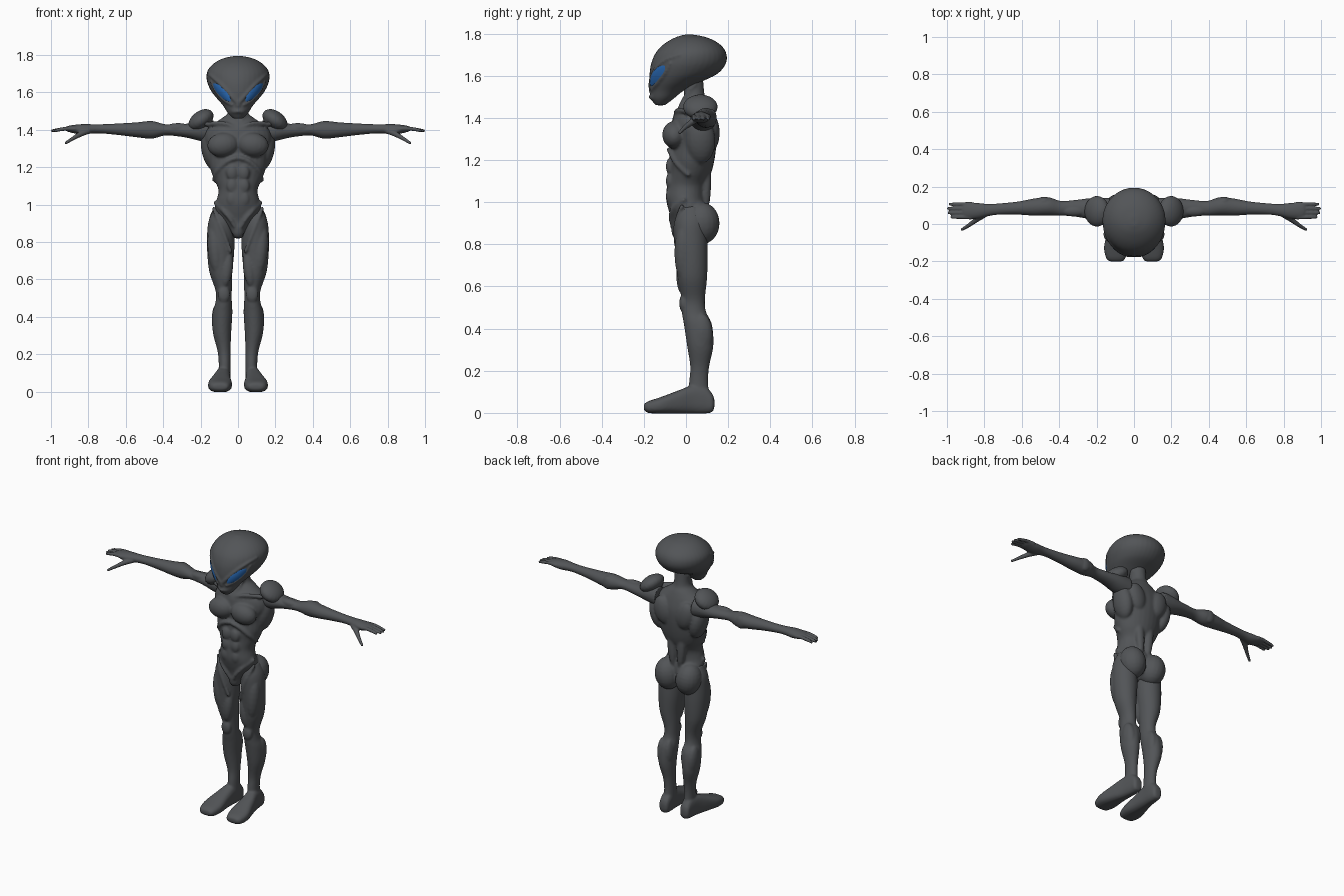
import bpy, bmesh, math
from mathutils import Matrix, Vector

if "Cube" in bpy.data.objects:
    bpy.data.objects.remove(bpy.data.objects["Cube"], do_unlink=True)

CM = 0.01          # all shapes below are given in hundredths of a unit
STEPS = 5          # in-between samples for every profile row


def material(name, colour):
    mat = bpy.data.materials.new(name)
    mat.use_nodes = True
    mat.diffuse_color = (*colour, 1)
    shader = next(n for n in mat.node_tree.nodes if n.type == 'BSDF_PRINCIPLED')
    shader.inputs["Base Color"].default_value = (*colour, 1)
    shader.inputs["Roughness"].default_value = 0.6
    return mat


SKIN = material("charcoal skin", (0.085, 0.09, 0.096))
EYE = material("deep blue eye", (0.02, 0.13, 0.42))


def smooth_rows(rows):
    """Catmull-Rom samples through the rows."""
    rows = [Vector(r) for r in rows]
    out = []
    for i in range(len(rows) - 1):
        a, b, c, d = rows[max(i - 1, 0)], rows[i], rows[i + 1], rows[min(i + 2, len(rows) - 1)]
        for k in range(STEPS):
            t = k / STEPS
            out.append(b + (c - a) * (t / 2) + (a * 2 - b * 5 + c * 4 - d) * (t * t / 2)
                       + (b * 3 - a - c * 3 + d) * (t ** 3 / 2))
    return out + [rows[-1]]


def circle(sides):
    return [(math.cos(math.tau * s / sides), math.sin(math.tau * s / sides)) for s in range(sides)]


def stitch(bm, rings):
    """Closed skin over rings of points."""
    rings = [[bm.verts.new(p * CM) for p in ring] for ring in rings]
    for low, high in zip(rings, rings[1:]):
        for s in range(len(low)):
            bm.faces.new((low[s - 1], low[s], high[s], high[s - 1]))
    bm.faces.new(rings[0])
    bm.faces.new(rings[-1])


def loft(bm, rows, axis, power=1.0, sides=28):
    """Rows hold a position on the axis, then low and high on the two other axes."""
    others = [k for k in range(3) if k != axis]
    rings = []
    for t, lo1, hi1, lo2, hi2 in smooth_rows(rows):
        ring = []
        for waves in circle(sides):
            p = Vector((t, t, t))
            for k, wave, lo, hi in zip(others, waves, (lo1, lo2), (hi1, hi2)):
                wave = math.copysign(abs(wave) ** power, wave)
                p[k] = (lo + hi) / 2 + wave * (hi - lo) / 2
            ring.append(p)
        rings.append(ring)
    stitch(bm, rings)


def with_mirror(bm, rings, both):
    stitch(bm, rings)
    if both:
        stitch(bm, [[Vector((-p.x, p.y, p.z)) for p in ring] for ring in rings])


def blob(bm, centre, radii, tilt=0, both=False):
    """Muscle mass: an ellipsoid tilted about y, optionally on both sides."""
    m = (Matrix.Translation(centre) @ Matrix.Rotation(math.radians(tilt), 4, 'Y')
         @ Matrix.Diagonal((*radii, 1)))
    heights = [math.pi * (k + 0.5) / 12 for k in range(12)]
    with_mirror(bm, [[m @ Vector((c * math.sin(h), s * math.sin(h), math.cos(h)))
                      for c, s in circle(18)] for h in heights], both)


def ridge(bm, path, both=False):
    """Tapered, round-ended strand through x, y, z, radius points."""
    rows = smooth_rows(path)
    start, end = rows[0].xyz, rows[-1].xyz
    span = end - start
    up = Vector((0, 0, 1)) if abs(span.z) < 0.6 * span.length else Vector((0, 1, 0))
    rings = []
    for i, row in enumerate(rows):
        ahead = (rows[min(i + 1, len(rows) - 1)].xyz - rows[max(i - 1, 0)].xyz).normalized()
        u = ahead.cross(up).normalized()
        v = ahead.cross(u)
        discs = [(0, 1)]
        if i == 0:
            discs = [(-0.9, 0.4), (-0.5, 0.85), (0, 1)]
        elif i == len(rows) - 1:
            discs = [(0, 1), (0.5, 0.85), (0.9, 0.4)]
        for shift, scale in discs:
            middle = row.xyz + ahead * (shift * row.w)
            rings.append([middle + (u * c + v * s) * (row.w * scale) for c, s in circle(10)])
    with_mirror(bm, rings, both)


def finish(bm, name, voxel, side=1):
    """Fuse the masses of one part into a continuous skin."""
    if side < 0:
        bmesh.ops.transform(bm, matrix=Matrix.Diagonal((-1, 1, 1, 1)), verts=bm.verts)
    bmesh.ops.recalc_face_normals(bm, faces=bm.faces)
    mesh = bpy.data.meshes.new(name)
    bm.to_mesh(mesh)
    bm.free()
    obj = bpy.data.objects.new(name, mesh)
    bpy.context.collection.objects.link(obj)
    mesh.materials.append(SKIN)
    remesh = obj.modifiers.new("fuse", 'REMESH')
    remesh.mode = 'VOXEL'
    remesh.voxel_size = voxel
    remesh.use_smooth_shade = True
    relax = obj.modifiers.new("relax", 'SMOOTH')
    relax.factor = 0.5
    relax.iterations = 2


def symmetric(rows):
    return [(z, -w, w, front, back) for z, w, front, back in rows]


# Torso and neck
torso = bmesh.new()
loft(torso, symmetric([
    (82, 2, -4, 2), (87, 5, -6, 5), (92, 10, -7, 10), (97, 12.5, -8.5, 10.5), (102, 11.5, -9.5, 9),
    (108, 10.5, -9, 9.5), (114, 13, -8, 12), (120, 15, -8, 13.5), (128, 16, -7, 14.5),
    (135, 18, -7, 14.5), (141, 16, -6, 13), (146, 9, -3, 11), (150, 5, -1, 9), (160, 5, -2, 8)]), 2)
blob(torso, (8, -5.5, 132), (8.5, 5.8, 6.5), 8, True)       # chest
blob(torso, (14.5, 7, 129), (5, 7, 11), 12, True)           # side of back
blob(torso, (8, 12, 133), (6, 4, 9), 15, True)              # shoulder blade
blob(torso, (3.5, 9.5, 110), (2.8, 2.5, 14), 4, True)       # lower back
blob(torso, (7.5, 7.5, 90), (8, 8.5, 10), 8, True)          # buttock
blob(torso, (0, -4, 87), (3.5, 3, 5))                       # groin
for height in (103, 110, 117):
    blob(torso, (3.2, -7.6, height), (3, 2, 4), 0, True)    # belly
ridge(torso, [(1, -8, 125, 1.2), (6, -7, 123, 1.3), (11, -4, 118, 1.3), (13, 1, 113, 1)], True)
ridge(torso, [(12, -1, 101, 1.2), (8, -6, 97, 1.3), (4, -7, 92, 1.2), (1, -6, 87, 1)], True)
ridge(torso, [(1.5, -5, 141, 1), (8, -4, 143.5, 1.2), (17, 1, 143, 1.3)], True)
ridge(torso, [(1, -4, 142, 1), (3, -1, 149, 1), (4.5, 4, 156, 1)], True)
finish(torso, "torso", 0.008)

# Head
HEAD = symmetric([
    (146, 2.5, -14.5, -10), (149, 5.5, -16.5, -6), (153, 8, -17, -1), (157, 11.5, -17.3, 7),
    (161, 14.5, -17.3, 15), (166, 16.6, -16.5, 19), (171, 16.5, -14.3, 19), (175, 13.5, -10.5, 16),
    (178, 8.5, -5.5, 10.5), (179.5, 2, -1, 4)])
HEAD_FINE = smooth_rows(HEAD)


def face_y(x, z):
    """Depth of the front of the head at x, z."""
    low, high = next((a, b) for a, b in zip(HEAD_FINE, HEAD_FINE[1:]) if a[0] <= z <= b[0])
    row = low.lerp(high, (z - low[0]) / (high[0] - low[0]))
    bend = math.sqrt(max(0, 1 - (x / row[2]) ** 2))
    return (row[3] + row[4]) / 2 - bend * (row[4] - row[3]) / 2


def on_face(points):
    return [(x, face_y(x, z), z, r) for x, z, r in points]


head = bmesh.new()
loft(head, HEAD, 2, sides=36)
blob(head, (0, -14, 150.5), (4.5, 3.2, 3.2))                # muzzle
blob(head, (0, -16.6, 154), (1.5, 1.2, 2.5))                # nose
ridge(head, on_face([(1, 155, 0.8), (4, 158.5, 0.9), (9, 164, 0.9), (13.5, 168, 0.8), (16, 170, 0.5)]), True)
ridge(head, on_face([(3, 153.3, 0.7), (7.5, 156, 0.9), (12, 161, 0.8), (14.5, 166, 0.6)]), True)
ridge(head, [(-3, -16, 149.6, 0.5), (0, -17.2, 149.8, 0.6), (3, -16, 149.6, 0.5)])
finish(head, "head", 0.007)

for side, word in ((1, "left"), (-1, "right")):
    # Eye: almond plate that follows the face
    eye = bmesh.new()
    bmesh.ops.create_grid(eye, x_segments=20, y_segments=8, size=1)
    along, across = Vector((0.69, 0.72)), Vector((-0.72, 0.69))
    for v in eye.verts:
        taper = max(0, 1 - v.co.x ** 2)
        spot = Vector((8.4, 160)) + along * (6.8 * v.co.x) + across * (2.4 * v.co.y * taper ** 0.8)
        bulge = 0.45 + 0.4 * taper * (1 - v.co.y ** 2)
        v.co = Vector((side * (spot.x + bulge * 0.4), face_y(spot.x, spot.y) - bulge, spot.y)) * CM
    bmesh.ops.remove_doubles(eye, verts=eye.verts, dist=0.0002)
    bmesh.ops.recalc_face_normals(eye, faces=eye.faces)
    if sum(f.normal.y for f in eye.faces) > 0:
        bmesh.ops.reverse_faces(eye, faces=eye.faces)
    for f in eye.faces:
        f.smooth = True
    mesh = bpy.data.meshes.new(word + "_eye")
    eye.to_mesh(mesh)
    eye.free()
    mesh.materials.append(EYE)
    bpy.context.collection.objects.link(bpy.data.objects.new(word + "_eye", mesh))

    # Leg and foot
    leg = bmesh.new()
    loft(leg, [
        (8, 4, 10.5, 1, 11), (15, 4, 10.3, 1.5, 10.5), (22, 4, 11, 2, 11), (32, 3.6, 13.5, 0.5, 13),
        (42, 3, 13.5, -1, 12.3), (48, 3.3, 12, -2, 9.5), (54, 3.3, 12, -2, 9), (64, 3, 15.3, -4, 10),
        (75, 2, 16.5, -5, 10.3), (85, 2, 16.5, -5.5, 10), (92, 3, 15.5, -5, 10), (98, 6, 12.5, -2, 7)], 2)
    loft(leg, [
        (-20, 6, 13, 1.5, 4), (-18, 4.5, 15, 0, 5.5), (-12, 3.2, 16, -0.3, 7.5), (-4, 3.8, 14, -0.3, 10.5),
        (3, 4, 12, -0.3, 13), (9, 4, 11, -0.3, 12.5), (12.5, 4.5, 10.5, 0.5, 9), (13.5, 6, 9, 3, 6)], 1, 0.75)
    blob(leg, (7.6, -1.2, 52), (3.3, 2, 4.5))               # kneecap
    blob(leg, (12, -1, 76), (4.2, 4.5, 14), 5)              # outer thigh
    blob(leg, (6, -1.5, 66), (3.3, 3.2, 10), -6)            # inner thigh
    blob(leg, (10.5, 7.5, 37), (3.5, 5.2, 10), 4)           # outer calf
    blob(leg, (6, 7.5, 39), (2.8, 4.8, 9))                  # inner calf
    ridge(leg, [(13, -2, 98, 1), (9, -5, 88, 1.1), (4, -4, 75, 1)])
    finish(leg, word + "_leg", 0.007, side)

    # Arm and hand
    arm = bmesh.new()
    loft(arm, [
        (13, 3, 14, 133, 145), (20, 2, 14, 134, 145), (26, 3, 13.5, 135.5, 143.5), (32, 4, 12.8, 136.5, 143),
        (39, 4.5, 12.3, 137, 143), (46, 4.5, 14.3, 135.3, 144.7), (54, 4.5, 13.5, 136, 144),
        (62, 5, 12, 137, 143.5), (72, 5, 11, 138, 143), (78, 4.2, 10.7, 138, 143),
        (84, 2.8, 11.3, 137.5, 143), (90, 3, 11.6, 138.7, 142.3), (92, 5, 10, 139.5, 141.5)], 0)
    blob(arm, (48, 12, 140), (4, 2.6, 4.2))                 # elbow
    blob(arm, (32, 7, 141), (7, 3, 2.6))                    # upper arm
    for y, reach in ((10.6, 98.5), (8.3, 99.3), (6, 99), (3.7, 97.5)):
        ridge(arm, [(87, y, 140.5, 1.3), (91, y, 140.7, 1.1), (95, y, 140.2, 1), (reach, y, 139.5, 0.8)])
    ridge(arm, [(80, 5, 139.5, 1.7), (84, 2.5, 137.8, 1.5), (88, -0.5, 135.5, 1.1), (92, -3, 133, 0.8)])
    finish(arm, word + "_arm", 0.005, side)

    # Shoulder cap
    cap = bmesh.new()
    blob(cap, (19.8, 6.8, 145.2), (7.6, 8.3, 4.8), 36)
    blob(cap, (17.5, 6.8, 146), (4, 6.5, 5.2))
    finish(cap, word + "_shoulder", 0.007, side)
